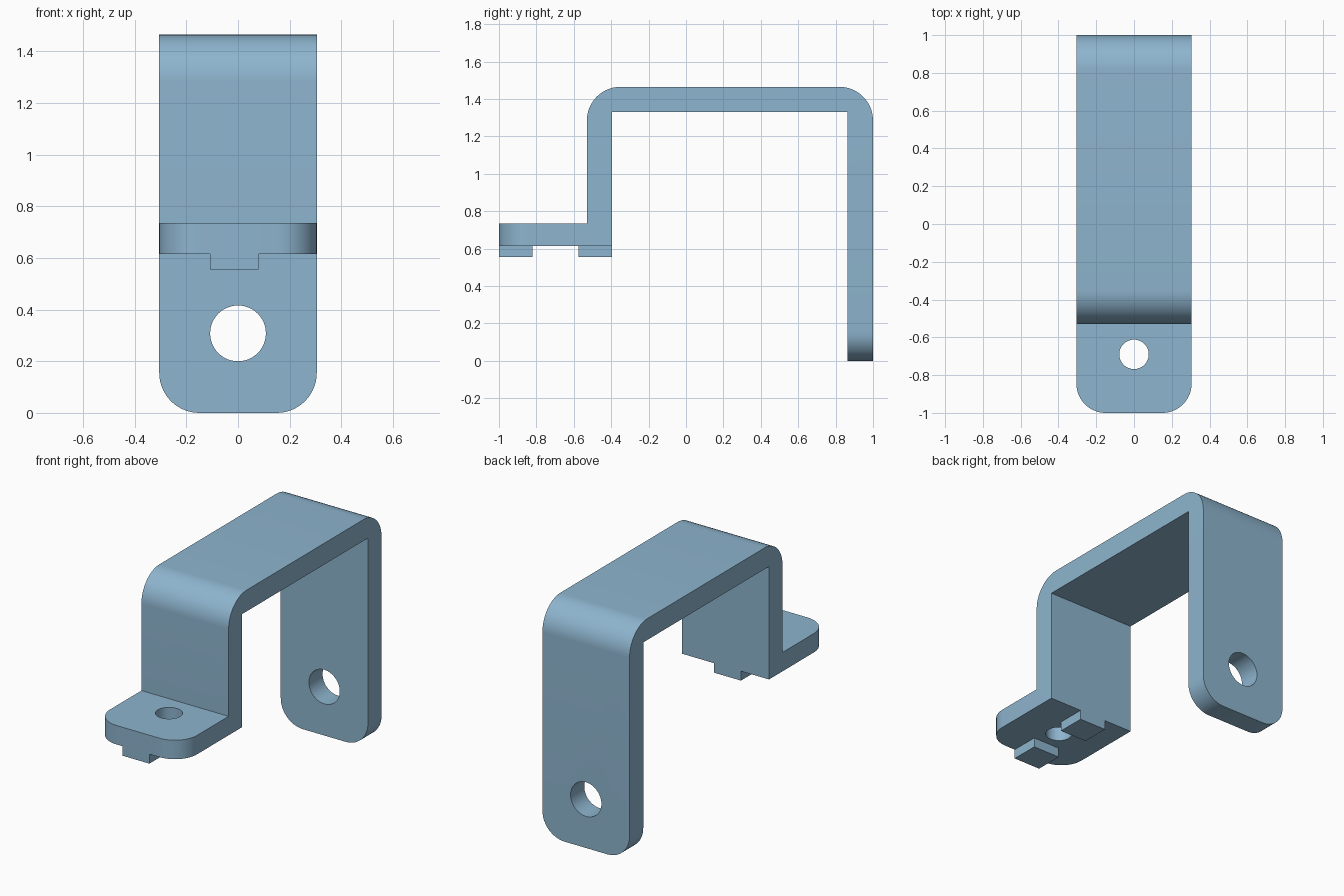
import bpy, bmesh, math
from mathutils import Matrix

if "Cube" in bpy.data.objects:
    bpy.data.objects.remove(bpy.data.objects["Cube"])

W = 0.305          # half width of the strap
steel = bpy.data.materials.new("steel_blue")
steel.diffuse_color = (0.27, 0.46, 0.62, 1)
steel.use_nodes = True
steel.node_tree.nodes["Principled BSDF"].inputs["Base Color"].default_value = steel.diffuse_color


def make_object(name, bm):
    bmesh.ops.recalc_face_normals(bm, faces=bm.faces[:])
    mesh = bpy.data.meshes.new(name)
    bm.to_mesh(mesh)
    bm.free()
    mesh.materials.append(steel)
    ob = bpy.data.objects.new(name, mesh)
    bpy.context.collection.objects.link(ob)
    return ob


def box(name, x0, x1, y0, y1, z0, z1):
    bm = bmesh.new()
    bmesh.ops.create_cube(bm, size=1)
    for v in bm.verts:
        v.co = (x1 if v.co.x > 0 else x0, y1 if v.co.y > 0 else y0, z1 if v.co.z > 0 else z0)
    return make_object(name, bm)


def drill(target, name, radius, matrix):
    bm = bmesh.new()
    bmesh.ops.create_cone(bm, cap_ends=True, segments=48, radius1=radius,
                          radius2=radius, depth=0.4, matrix=matrix)
    cutter = make_object(name, bm)
    cutter.hide_render = True
    cutter.hide_set(True)
    mod = target.modifiers.new(name, 'BOOLEAN')
    mod.operation = 'DIFFERENCE'
    mod.solver = 'EXACT'
    mod.object = cutter


def arc(cy, cz, r, a0, a1, n=14):
    return [(cy + r * math.cos(math.radians(a0 + (a1 - a0) * i / n)),
             cz + r * math.sin(math.radians(a0 + (a1 - a0) * i / n))) for i in range(n + 1)]


# bent strap: side profile extruded across the width
R = 0.18
profile = [(-1, 0.615), (-0.395, 0.615), (-0.395, 1.33), (0.863, 1.33), (0.863, 0), (1, 0)]
profile += arc(1 - R, 1.465 - R, R, 0, 90)
profile += arc(-0.53 + R, 1.465 - R, R, 90, 180)
profile += [(-0.53, 0.735), (-1, 0.735)]
bm = bmesh.new()
face = bm.faces.new([bm.verts.new((-W, y, z)) for y, z in profile])
ext = bmesh.ops.extrude_face_region(bm, geom=[face])
bmesh.ops.translate(bm, vec=(2 * W, 0, 0),
                    verts=[g for g in ext["geom"] if isinstance(g, bmesh.types.BMVert)])
bmesh.ops.recalc_face_normals(bm, faces=bm.faces[:])


# rounded ends: bevel the corner edges of the foot and of the long leg
def is_corner(e):
    a, b = e.verts[0].co, e.verts[1].co
    if abs(a.x - b.x) > 0.01:
        return False
    return (a.y < -0.99 and b.y < -0.99) or (a.z < 0.01 and b.z < 0.01)


bmesh.ops.bevel(bm, geom=[e for e in bm.edges if is_corner(e)], offset=0.155,
                offset_type='OFFSET', segments=14, profile=0.5, affect='EDGES')
strap = make_object("bent_strap", bm)

# bolt holes
drill(strap, "foot_hole_cutter", 0.078, Matrix.Translation((0, -0.69, 0.675)))
drill(strap, "leg_hole_cutter", 0.108,
      Matrix.Translation((0, 0.93, 0.308)) @ Matrix.Rotation(math.pi / 2, 4, 'X'))

# apply the cuts, then smooth the bends
bpy.context.view_layer.objects.active = strap
strap.select_set(True)
for mod in list(strap.modifiers):
    bpy.ops.object.modifier_apply(modifier=mod.name)
bpy.ops.object.shade_smooth_by_angle(angle=math.radians(30))

# locating tabs under the foot
box("front_tab", -0.108, 0.08, -1, -0.82, 0.555, 0.615)
box("rear_tab", -0.108, 0.08, -0.575, -0.395, 0.555, 0.615)
